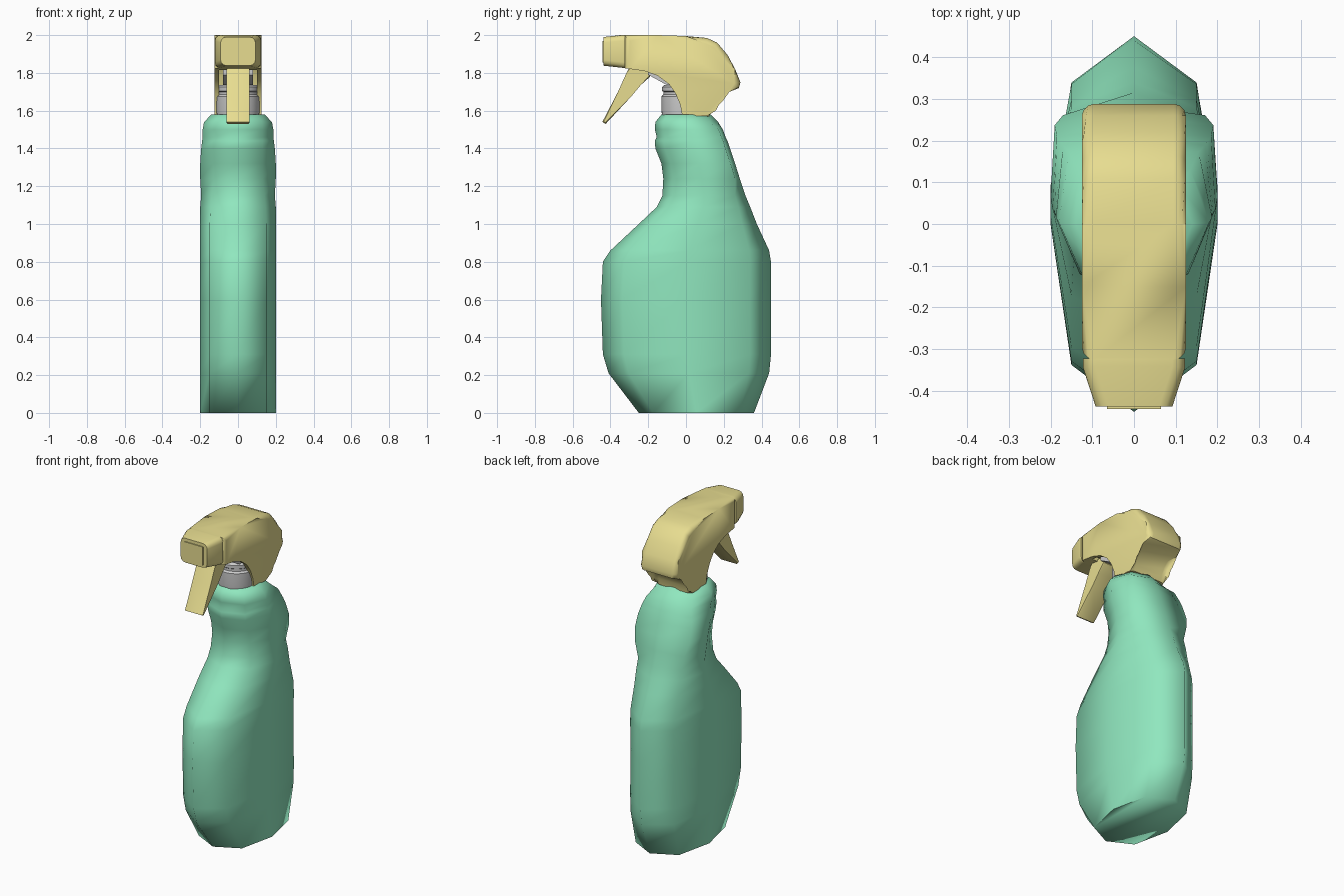
import bpy, bmesh, math
from mathutils import Vector

if "Cube" in bpy.data.objects:
    bpy.data.objects.remove(bpy.data.objects["Cube"])


def material(name, rgb):
    m = bpy.data.materials.new(name)
    m.diffuse_color = (*rgb, 1)
    m.use_nodes = True
    m.node_tree.nodes["Principled BSDF"].inputs["Base Color"].default_value = m.diffuse_color
    return m


GREEN = material("green_plastic", (0.28, 0.80, 0.52))
YELLOW = material("yellow_plastic", (0.80, 0.72, 0.28))


def finish(name, bm, mat=None, angle=35, cutter=None):
    bmesh.ops.recalc_face_normals(bm, faces=bm.faces)
    me = bpy.data.meshes.new(name)
    bm.to_mesh(me)
    bm.free()
    ob = bpy.data.objects.new(name, me)
    bpy.context.collection.objects.link(ob)
    if mat:
        me.materials.append(mat)
    bpy.ops.object.select_all(action='DESELECT')
    ob.select_set(True)
    bpy.context.view_layer.objects.active = ob
    if cutter:
        mod = ob.modifiers.new("cavity", 'BOOLEAN')
        mod.operation = 'DIFFERENCE'
        mod.solver = 'EXACT'
        mod.object = cutter
        bpy.ops.object.modifier_apply(modifier=mod.name)
    bpy.ops.object.shade_smooth_by_angle(angle=math.radians(angle))
    return ob


def loft(rings):
    bm = bmesh.new()
    rows = [[bm.verts.new(p) for p in r] for r in rings]
    n = len(rows[0])
    for a, b in zip(rows, rows[1:]):
        for i in range(n):
            j = (i + 1) % n
            bm.faces.new((a[i], a[j], b[j], b[i]))
    bm.faces.new(rows[0])
    bm.faces.new(rows[-1])
    return bm


def extrude_profile(pts, half):
    return loft([[(x, y, z) for y, z in pts] for x in (-half, half)])


def bevel(bm, test, width, segments=3):
    edges = [e for e in bm.edges if test(e)]
    bmesh.ops.bevel(bm, geom=edges, offset=width, segments=segments, profile=0.5,
                    affect='EDGES', clamp_overlap=False)


# bottle: z, front y, back y, half width, front diagonal x, back diagonal x
ROWS = [
    (0.00, -0.25, 0.36, .20, .15, .15), (0.21, -0.41, 0.44, .20, .15, .15),
    (0.31, -0.44, 0.45, .20, .15, .15), (0.60, -0.45, 0.45, .20, .15, .15),
    (0.80, -0.44, 0.45, .20, .15, .15), (0.86, -0.40, 0.44, .20, .15, .15),
    (1.00, -0.25, 0.375, .20, .15, .15), (1.09, -0.155, 0.34, .20, .145, .15),
    (1.15, -0.125, 0.315, .195, .14, .15), (1.24, -0.12, 0.285, .20, .13, .17),
    (1.32, -0.13, 0.26, .20, .13, .19), (1.40, -0.162, 0.233, .195, .13, .185),
    (1.44, -0.165, 0.22, .19, .13, .175), (1.46, -0.155, 0.21, .187, .13, .17),
    (1.50, -0.165, 0.195, .187, .13, .155), (1.54, -0.162, 0.17, .18, .125, .135),
    (1.58, -0.13, 0.13, .14, .10, .10),
]
rings = []
for z, f, b, w, xf, xb in ROWS:
    c = (f + b) / 2
    kb = 0.75 if z < 1.2 or z > 1.5 else 0.88
    yf, yb = c + (f - c) * 0.75, c + (b - c) * kb
    rings.append([(0, f, z), (xf, yf, z), (w, c, z), (xb, yb, z),
                  (0, b, z), (-xb, yb, z), (-w, c, z), (-xf, yf, z)])
finish("bottle", loft(rings), GREEN, 80)

# hollow under the front of the spray head
cut = finish("head_cavity_cutter", extrude_profile(
    [(-0.25, 1.76), (-0.25, 1.84), (0.05, 1.84), (0.09, 1.78), (0.09, 1.60), (-0.15, 1.60)], 0.10))
cut.hide_render = True
cut.hide_viewport = False

# spray head shell
HEAD = [(-0.325, 2.0), (-0.15, 2.0), (0.0, 1.995), (0.11, 1.985), (0.165, 1.96),
        (0.22, 1.895), (0.26, 1.82), (0.288, 1.75), (0.28, 1.72), (0.23, 1.70),
        (0.18, 1.68), (0.15, 1.65), (0.13, 1.61), (0.125, 1.57), (-0.02, 1.575),
        (-0.03, 1.63), (-0.055, 1.69), (-0.09, 1.74), (-0.15, 1.785),
        (-0.22, 1.81), (-0.325, 1.825)]
bm = extrude_profile(HEAD, 0.125)


def rim(e):
    m = (e.verts[0].co + e.verts[1].co) / 2
    return abs(m.x) > 0.1 and (m.z > 1.82 or m.y > 0.1)


bevel(bm, rim, 0.03)
finish("spray_head", bm, YELLOW, 40, cut)
bpy.data.objects.remove(cut)


# nozzle: tapered block with rounded long edges
def rect(y, x, z0, z1):
    return [(-x, y, z0), (x, y, z0), (x, y, z1), (-x, y, z1)]


bm = loft([rect(-0.322, .122, 1.825, 2.0), rect(-0.345, .122, 1.828, 2.0),
           rect(-0.437, .092, 1.838, 1.99)])
bevel(bm, lambda e: abs(e.verts[0].co.y - e.verts[1].co.y) > 0.01, 0.03)
finish("nozzle", bm, YELLOW, 40)

bm = loft([rect(-0.43, .065, 1.855, 1.97), rect(-0.443, .065, 1.855, 1.97)])
finish("nozzle_plate", bm, YELLOW)

# trigger lever
bm = extrude_profile([(-0.30, 1.83), (-0.315, 1.80), (-0.36, 1.70), (-0.443, 1.54),
                      (-0.425, 1.53), (-0.29, 1.675), (-0.24, 1.735), (-0.19, 1.78),
                      (-0.19, 1.83)], 0.062)
bevel(bm, lambda e: abs(e.verts[0].co.x - e.verts[1].co.x) < 0.01, 0.006, 1)
finish("trigger", bm, YELLOW)

# collar with stepped rim, turned from a profile
COLLAR = [(.11, 1.56), (.115, 1.60), (.115, 1.675), (.105, 1.685), (.105, 1.70),
          (.112, 1.705), (.112, 1.725), (.10, 1.735), (.05, 1.74)]
finish("collar", loft([[(r * math.cos(i * math.tau / 32), r * math.sin(i * math.tau / 32) - 0.015, z)
                        for i in range(32)] for r, z in COLLAR]))

# pump block between trigger and collar
finish("pump", extrude_profile([(-0.20, 1.79), (-0.10, 1.735), (0.03, 1.735),
                                (0.03, 1.82), (-0.20, 1.82)], 0.08))
